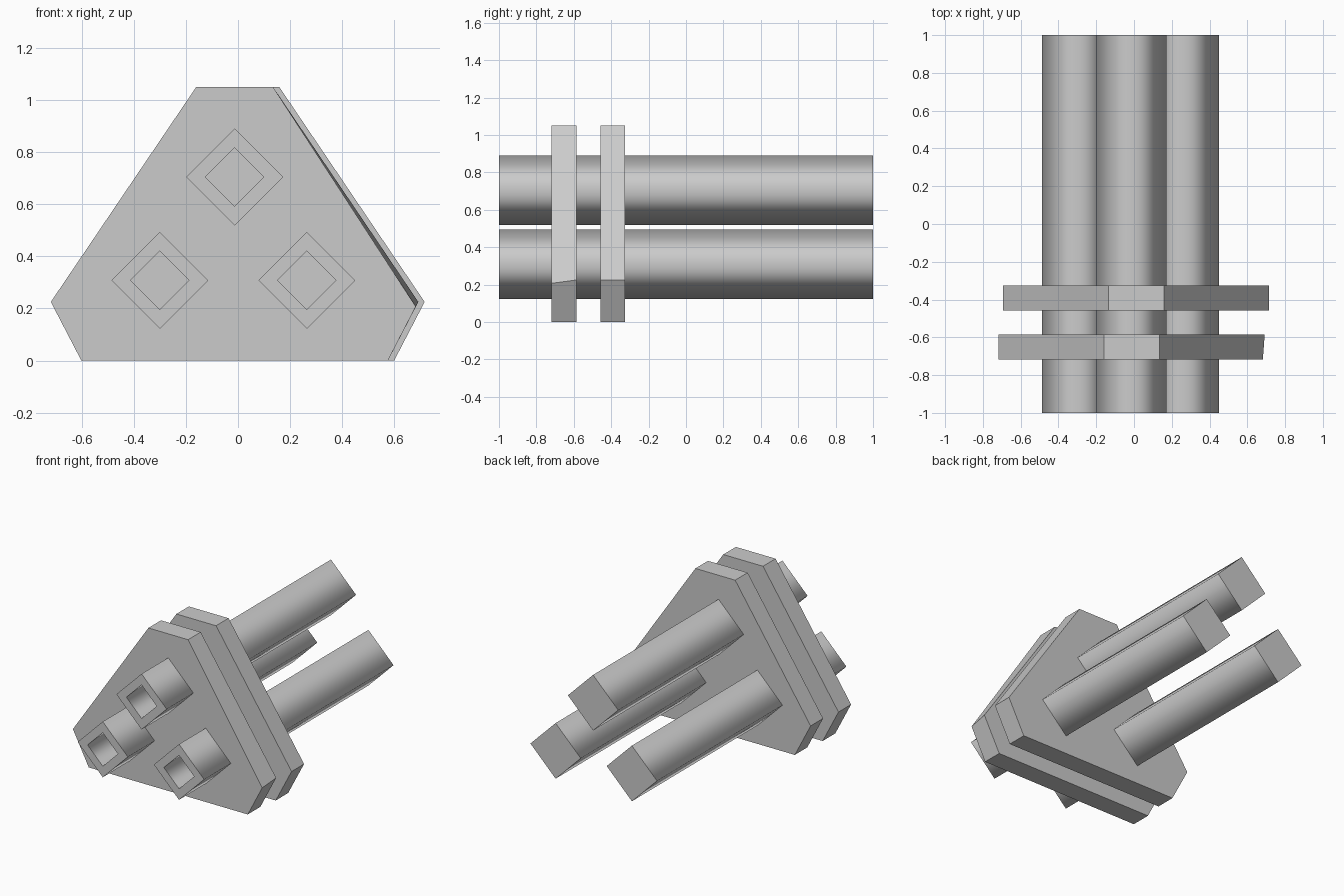
import bpy, bmesh, math

if "Cube" in bpy.data.objects:
    bpy.data.objects.remove(bpy.data.objects["Cube"])


def make_object(name, bm):
    bmesh.ops.recalc_face_normals(bm, faces=bm.faces)
    mesh = bpy.data.meshes.new(name)
    bm.to_mesh(mesh)
    bm.free()
    obj = bpy.data.objects.new(name, mesh)
    bpy.context.collection.objects.link(obj)
    return obj


def plate(name, y0, y1, shift, corner=None):
    # Six-sided plate; corner optionally moves the front right corner
    outline = [(-0.588, 0), (0.588, 0), (0.705, 0.225),
               (0.147, 1.05), (-0.147, 1.05), (-0.705, 0.225)]
    bm = bmesh.new()
    rings = [[bm.verts.new((x + shift, y, z)) for x, z in outline] for y in (y0, y1)]
    if corner:
        rings[0][2].co.x, rings[0][2].co.z = corner
    front, back = rings
    bm.faces.new(front)
    bm.faces.new(back[::-1])
    for i in range(6):
        j = (i + 1) % 6
        bm.faces.new((front[i], front[j], back[j], back[i]))
    return make_object(name, bm)


def barrel(name, cx, cz):
    # Smooth-shaded four-sided tube with a blind bore at the front
    profile = [(0.186, 1.0), (0.186, -1.0), (0.112, -1.0), (0.112, -0.5)]
    bm = bmesh.new()
    rings = []
    for r, y in profile:
        rings.append([bm.verts.new((cx + r * math.cos(k * math.pi / 2), y,
                                    cz + r * math.sin(k * math.pi / 2))) for k in range(4)])
    bm.faces.new(rings[0])
    bm.faces.new(rings[-1][::-1])
    for n, (a, b) in enumerate(zip(rings, rings[1:])):
        for i in range(4):
            j = (i + 1) % 4
            face = bm.faces.new((a[i], a[j], b[j], b[i]))
            face.smooth = n != 1
    # Crisp rims and end caps
    for ring in rings:
        for i in range(4):
            bm.edges.get((ring[i], ring[(i + 1) % 4])).smooth = False
    return make_object(name, bm)


# Mounting plates
plate("front_plate", -0.718, -0.585, -0.013, (0.682, 0.207))
plate("rear_plate", -0.457, -0.325, 0.011)

# Barrels
barrel("top_barrel", -0.013, 0.704)
barrel("left_barrel", -0.30, 0.308)
barrel("right_barrel", 0.264, 0.308)
